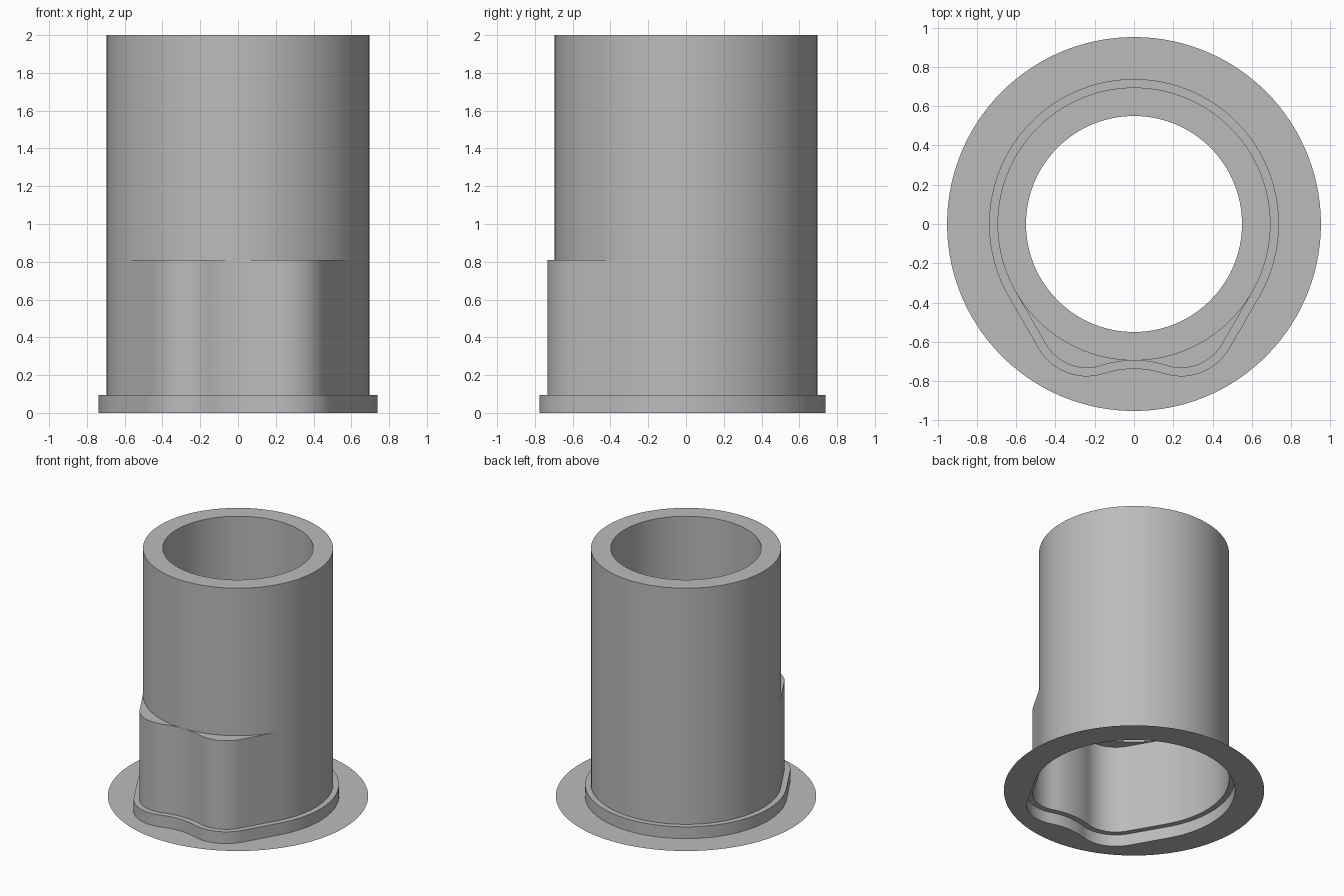
import bpy, bmesh, math

if "Cube" in bpy.data.objects:
    bpy.data.objects.remove(bpy.data.objects["Cube"])

R_TUBE, R_BORE, R_DISC = 0.695, 0.55, 0.952
Z_COLLAR, Z_LEDGE, Z_BORE, Z_TOP = 0.095, 0.81, 0.9, 2.0
LIP = 0.043                      # collar offset from the body
LOBE_X, LOBE_Y = 0.24, -0.733    # lowest point of each front lobe


def arc(cx, cy, r, a0, a1, n):
    return [(cx + r * math.cos(math.radians(a0 + (a1 - a0) * i / n)),
             cy + r * math.sin(math.radians(a0 + (a1 - a0) * i / n)))
            for i in range(n + 1)]


def body_profile(t):
    """Round back, tangent flanks, two front lobes and a shallow valley, offset by t."""
    c30 = math.cos(math.radians(30))
    r = 2 * (R_TUBE - c30 * LOBE_X + 0.5 * LOBE_Y)        # lobe radius
    cy = LOBE_Y + r
    k = cy + R_TUBE
    rv = (LOBE_X ** 2 + k * k - r * r) / (2 * (r - k))    # valley radius
    a = math.degrees(math.atan2(k + rv, LOBE_X))          # lobe/valley joint
    half = arc(0, -R_TUBE - rv, rv - t, 90, a, 8)
    half += arc(LOBE_X, cy, r + t, a - 180, -30, 18)[1:]
    x0, y0 = half[-1]
    x1, y1 = (R_TUBE + t) * c30, -(R_TUBE + t) * 0.5
    half += [(x0 + (x1 - x0) * i / 5, y0 + (y1 - y0) * i / 5) for i in range(1, 5)]
    half += arc(0, 0, R_TUBE + t, -30, 90, 40)
    return half + [(-x, y) for x, y in half[-2:0:-1]]


def radial(points, r):
    return [(x * r / math.hypot(x, y), y * r / math.hypot(x, y)) for x, y in points]


body = body_profile(0)
collar = body_profile(LIP)
tube = radial(body, R_TUBE)
bore = radial(body, R_BORE)

grey = bpy.data.materials.new("grey")
grey.diffuse_color = (0.5, 0.5, 0.5, 1)
grey.use_nodes = True
grey.node_tree.nodes["Principled BSDF"].inputs["Base Color"].default_value = grey.diffuse_color


def loft(name, sections):
    """Skin a stack of matching outlines into one open shell."""
    bm = bmesh.new()
    rings = [[bm.verts.new((x, y, z)) for x, y in pts] for pts, z in sections]
    n = len(body)
    for a, b in zip(rings, rings[1:]):
        for i in range(n):
            j = (i + 1) % n
            bm.faces.new((a[i], a[j], b[j], b[i]))
    bmesh.ops.remove_doubles(bm, verts=bm.verts, dist=0.0003)
    mesh = bpy.data.meshes.new(name)
    bm.to_mesh(mesh)
    bm.free()
    mesh.materials.append(grey)
    ob = bpy.data.objects.new(name, mesh)
    bpy.context.collection.objects.link(ob)
    bpy.ops.object.select_all(action='DESELECT')
    ob.select_set(True)
    bpy.context.view_layer.objects.active = ob
    bpy.ops.object.shade_smooth_by_angle(angle=math.radians(30))


# Thin base disc with the collar outline cut out
loft("base_disc", [(radial(collar, R_DISC), 0), (collar, 0)])
# Collar wall and its top step
loft("collar", [(collar, 0), (collar, Z_COLLAR), (body, Z_COLLAR)])
# Lobed lower body with the ledge closing in to the round tube
loft("lobed_body", [(body, Z_COLLAR), (body, Z_LEDGE), (tube, Z_LEDGE)])
# Round tube, top rim, bore and the underside of the thick wall
loft("tube", [(tube, Z_LEDGE), (tube, Z_TOP), (bore, Z_TOP),
              (bore, Z_BORE), (tube, Z_BORE)])
